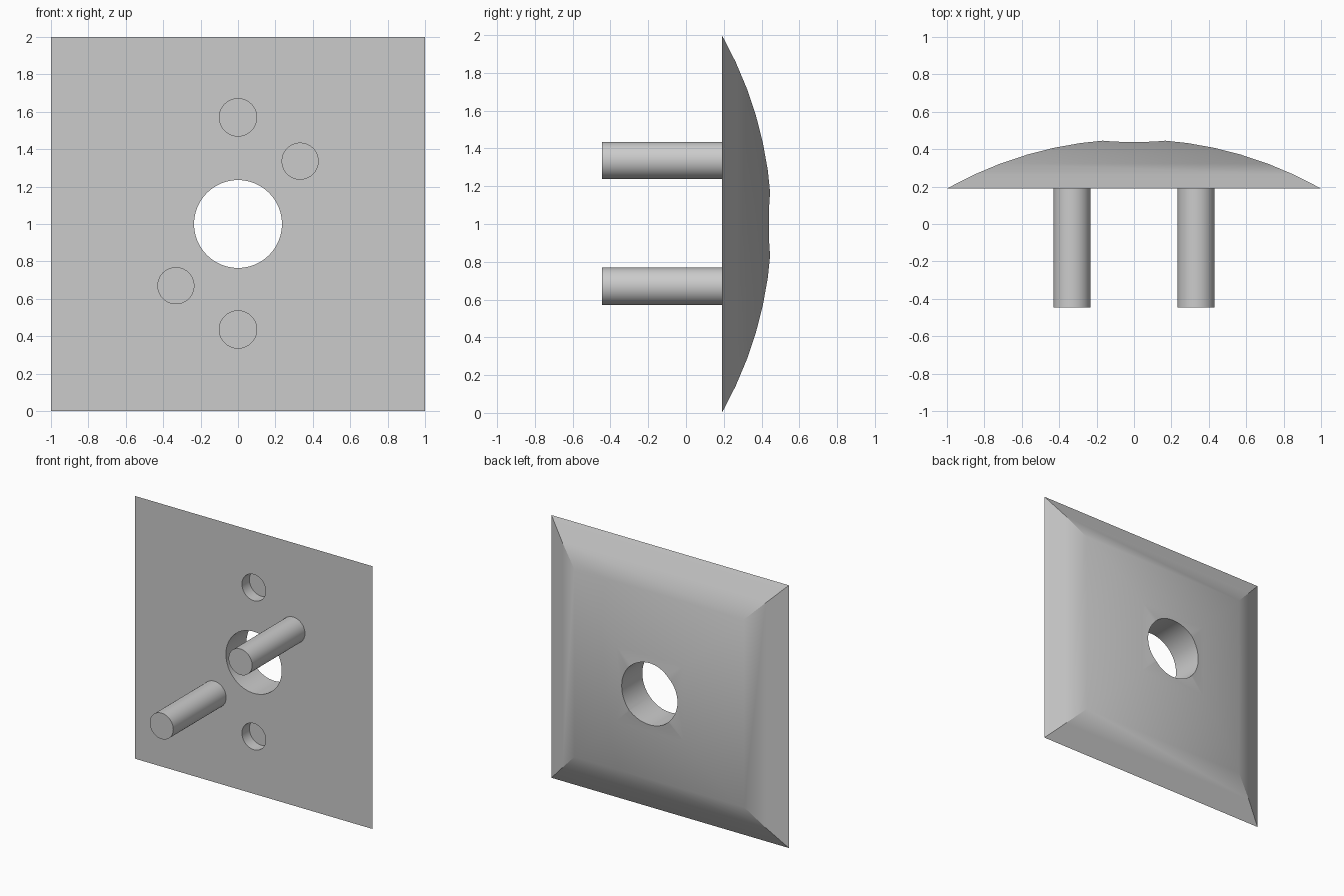
import bpy, bmesh, math
from mathutils import Matrix

if "Cube" in bpy.data.objects:
    bpy.data.objects.remove(bpy.data.objects["Cube"])

grey = bpy.data.materials.new("light_grey")
grey.use_nodes = True
grey.diffuse_color = (0.6, 0.6, 0.6, 1)
grey.node_tree.nodes["Principled BSDF"].inputs["Base Color"].default_value = (0.6, 0.6, 0.6, 1)

FRONT = 0.19       # flat face of the plate
CROWN = 0.453      # height of the unpierced dome
RADIUS = 2.03      # radius of the dome's curve
RINGS = 7


def finish(name, bm):
    bmesh.ops.recalc_face_normals(bm, faces=bm.faces)
    mesh = bpy.data.meshes.new(name)
    bm.to_mesh(mesh)
    bm.free()
    mesh.materials.append(grey)
    obj = bpy.data.objects.new(name, mesh)
    bpy.context.collection.objects.link(obj)
    return obj


def rod(name, x, z, radius, y0, y1):
    bm = bmesh.new()
    place = Matrix.Translation((x, (y0 + y1) / 2, z)) @ Matrix.Rotation(math.pi / 2, 4, "X")
    bmesh.ops.create_cone(bm, cap_ends=True, segments=64, radius1=radius,
                          radius2=radius, depth=y1 - y0, matrix=place)
    return finish(name, bm)


def smooth(obj):
    bpy.ops.object.select_all(action="DESELECT")
    obj.select_set(True)
    bpy.context.view_layer.objects.active = obj
    bpy.ops.object.shade_smooth_by_angle(angle=math.radians(30))


# Square plate whose back is domed in nested square rings
bm = bmesh.new()
loops = []
for i in range(RINGS, 0, -1):
    r = i / RINGS
    y = FRONT if i == RINGS else CROWN - RADIUS + math.sqrt(RADIUS ** 2 - r ** 2)
    loops.append([bm.verts.new((sx * r, y, 1 + sz * r))
                  for sx, sz in ((-1, -1), (1, -1), (1, 1), (-1, 1))])
for a, b in zip(loops, loops[1:]):
    for k in range(4):
        n = (k + 1) % 4
        bm.faces.new((a[k], a[n], b[n], b[k]))
bm.faces.new(loops[0])
bm.faces.new(loops[-1])
plate = finish("domed_plate", bm)

# Centre bore and two blind sockets
cutters = [rod("bore_cutter", 0, 1, 0.235, 0, 0.7)]
for side in (-1, 1):
    cutters.append(rod("socket_cutter", 0, 1.003 + side * 0.567, 0.1, 0.1, FRONT + 0.09))
for cutter in cutters:
    cutter.hide_render = True
    cut = plate.modifiers.new("cut", "BOOLEAN")
    cut.operation = "DIFFERENCE"
    cut.solver = "EXACT"
    cut.object = cutter
bpy.context.view_layer.update()
result = bpy.data.meshes.new_from_object(
    plate.evaluated_get(bpy.context.evaluated_depsgraph_get()))
plate.modifiers.clear()
plate.data = result
for cutter in cutters:
    bpy.data.objects.remove(cutter)
smooth(plate)

# Two pegs set diagonally on the front
for name, side in (("left_peg", 1), ("right_peg", -1)):
    smooth(rod(name, side * 0.332, 1.003 + side * 0.333, 0.099, -0.446, FRONT + 0.01))
